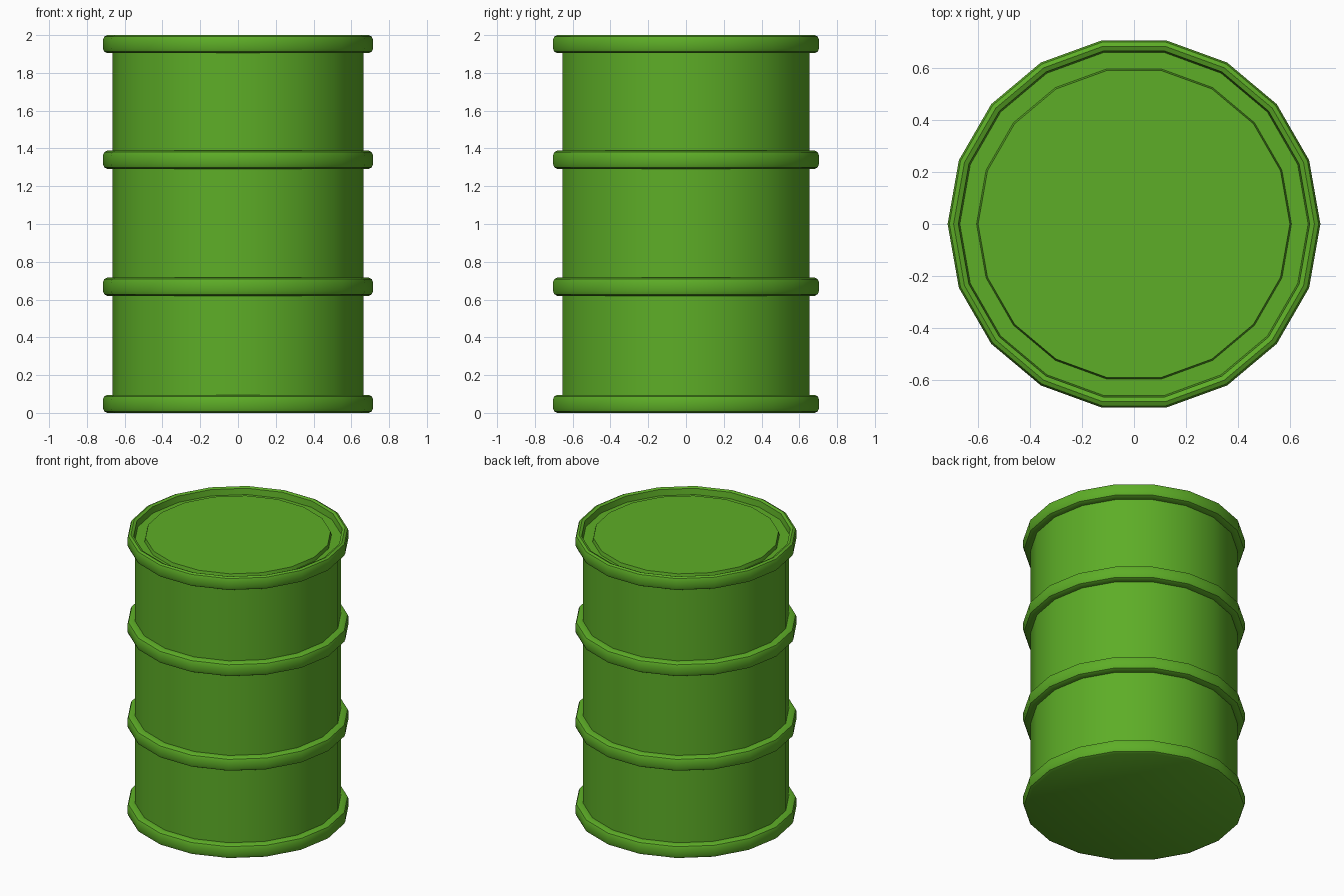
import bpy
import bmesh
from math import cos, sin, tau, radians

if "Cube" in bpy.data.objects:
    bpy.data.objects.remove(bpy.data.objects["Cube"])

SIDES = 18
BODY_R = 0.665
RING_R = 0.715

green = bpy.data.materials.new("green_paint")
green.diffuse_color = (0.11, 0.42, 0.02, 1)
green.use_nodes = True
green.node_tree.nodes["Principled BSDF"].inputs["Base Color"].default_value = green.diffuse_color


def lathe(name, profile):
    """Spin an (r, z) profile running from the bottom to the top axis; caps become n-gons."""
    me = bpy.data.meshes.new(name)
    bm = bmesh.new()
    loops = [[bm.verts.new((r * cos(tau * i / SIDES), r * sin(tau * i / SIDES), z))
              for i in range(SIDES)] for r, z in profile]
    for a, b in zip(loops, loops[1:]):
        for i in range(SIDES):
            j = (i + 1) % SIDES
            bm.faces.new((a[i], a[j], b[j], b[i]))
    bm.faces.new(loops[0][::-1])
    bm.faces.new(loops[-1])
    bm.to_mesh(me)
    bm.free()
    ob = bpy.data.objects.new(name, me)
    bpy.context.collection.objects.link(ob)
    me.materials.append(green)
    bpy.context.view_layer.objects.active = ob
    ob.select_set(True)
    bpy.ops.object.shade_smooth_by_angle(angle=radians(40))
    ob.select_set(False)
    return ob


def bead(z, h=0.096):
    """Rounded outer side of one hoop, bottom to top."""
    return [(0.692, z), (0.708, z + 0.008), (RING_R, z + 0.025),
            (RING_R, z + h - 0.025), (0.708, z + h - 0.008), (0.692, z + h)]


# Drum wall with four hoops, then rim, groove and raised lid
profile = bead(0.0) + [(BODY_R, 0.096)]
for z in (0.62, 1.292):
    profile += [(BODY_R, z)] + bead(z) + [(BODY_R, z + 0.096)]
profile += [(BODY_R, 1.904)] + bead(1.904)
profile += [(0.674, 1.992), (0.668, 1.95), (0.604, 1.95), (0.598, 1.975)]
lathe("drum", profile)
